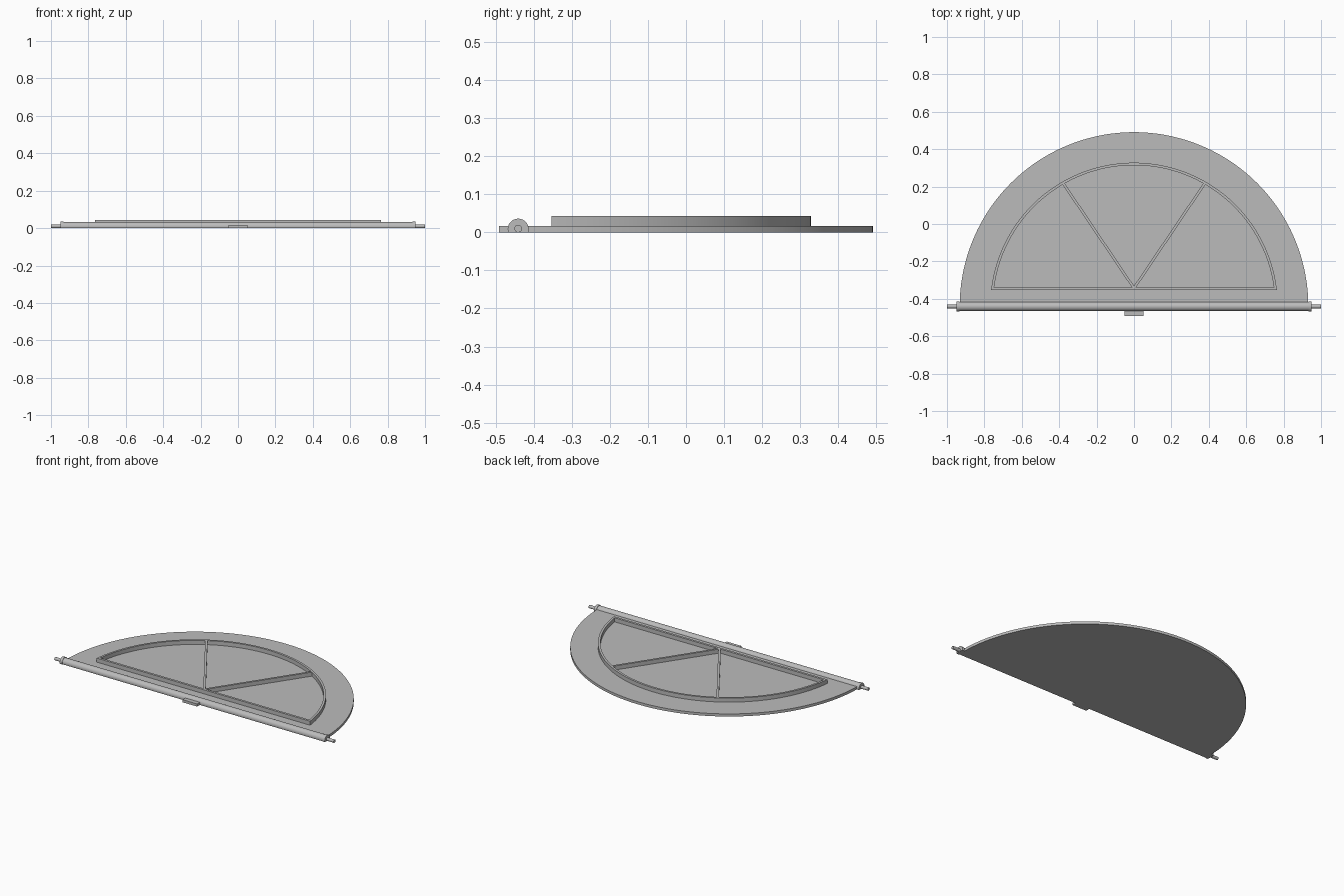
import bpy, bmesh, math
from mathutils import Matrix, Vector

cube = bpy.data.objects.get("Cube")
if cube:
    bpy.data.objects.remove(cube)

HINGE_Y = -0.441
PLATE_TOP = 0.017
WALL_TOP = 0.043

grey = bpy.data.materials.new("plain grey")
grey.use_nodes = True
colour = (0.5, 0.5, 0.5, 1)
grey.diffuse_color = colour
grey.node_tree.nodes["Principled BSDF"].inputs["Base Color"].default_value = colour


def finish(bm, name):
    bmesh.ops.recalc_face_normals(bm, faces=bm.faces)
    mesh = bpy.data.meshes.new(name)
    bm.to_mesh(mesh)
    bm.free()
    mesh.materials.append(grey)
    ob = bpy.data.objects.new(name, mesh)
    bpy.context.collection.objects.link(ob)
    bpy.ops.object.select_all(action='DESELECT')
    ob.select_set(True)
    bpy.context.view_layer.objects.active = ob
    bpy.ops.object.shade_smooth_by_angle(angle=math.radians(30))
    return ob


def half_disc(radius, chord_y, steps=96):
    """Outline of the part of a hinge-centred circle behind chord_y."""
    start = math.asin((chord_y - HINGE_Y) / radius)
    sweep = math.pi - 2 * start
    return [(radius * math.cos(start + sweep * i / steps),
             HINGE_Y + radius * math.sin(start + sweep * i / steps))
            for i in range(steps + 1)]


def extrude(bm, faces, height):
    made = bmesh.ops.extrude_face_region(bm, geom=faces)["geom"]
    verts = [v for v in made if isinstance(v, bmesh.types.BMVert)]
    bmesh.ops.translate(bm, verts=verts, vec=(0, 0, height))


def box(name, centre, size, angle=0):
    bm = bmesh.new()
    place = (Matrix.Translation(centre) @ Matrix.Rotation(angle, 4, 'Z')
             @ Matrix.Diagonal((*size, 1)))
    bmesh.ops.create_cube(bm, size=1, matrix=place)
    return finish(bm, name)


def bar(name, x0, x1, radius, z):
    """Round bar along x, cut flat where it meets the ground."""
    bm = bmesh.new()
    place = (Matrix.Translation(((x0 + x1) / 2, HINGE_Y, z))
             @ Matrix.Rotation(math.pi / 2, 4, 'Y'))
    bmesh.ops.create_cone(bm, cap_ends=True, segments=48, radius1=radius,
                          radius2=radius, depth=x1 - x0, matrix=place)
    if z < radius:
        bmesh.ops.bisect_plane(bm, geom=bm.verts[:] + bm.edges[:] + bm.faces[:],
                               plane_co=(0, 0, 0), plane_no=(0, 0, -1), clear_outer=True)
        bmesh.ops.holes_fill(bm, edges=[e for e in bm.edges if e.is_boundary])
    return finish(bm, name)


# Half-round base plate
bm = bmesh.new()
face = bm.faces.new([bm.verts.new((x, y, 0)) for x, y in half_disc(0.932, HINGE_Y)])
extrude(bm, [face], PLATE_TOP)
finish(bm, "base_plate")

# Raised half-round rim wall with its straight front side
bm = bmesh.new()
outer, inner = [[bm.verts.new((x, y, PLATE_TOP)) for x, y in half_disc(r, c)]
                for r, c in ((0.769, -0.354), (0.755, -0.339))]
n = len(outer)
ring = [bm.faces.new((outer[i], outer[(i + 1) % n], inner[(i + 1) % n], inner[i]))
        for i in range(n)]
extrude(bm, ring, WALL_TOP - PLATE_TOP)
finish(bm, "rim_wall")

# Two dividing ribs fanning out from the middle of the front wall
for side, label in ((1, "left"), (-1, "right")):
    a = Vector((0, -0.343))
    b = Vector((side * 0.381, 0.221))
    d = b - a
    mid = (a + b) / 2
    box(label + "_rib", (mid.x, mid.y, (PLATE_TOP + WALL_TOP) / 2),
        (d.length, 0.014, WALL_TOP - PLATE_TOP), math.atan2(d.y, d.x))

# Hinge rod with end collars and pins
bar("hinge_rod", -0.935, 0.935, 0.0245, 0.0085)
for side, label in ((1, "left"), (-1, "right")):
    bar(label + "_collar", *sorted((side * 0.932, side * 0.949)), 0.0275, 0.0085)
    bar(label + "_pin", *sorted((side * 0.94, side)), 0.01, 0.01)

# Finger tab at the front
box("front_tab", (0, -0.468, PLATE_TOP / 2), (0.104, 0.048, PLATE_TOP))
